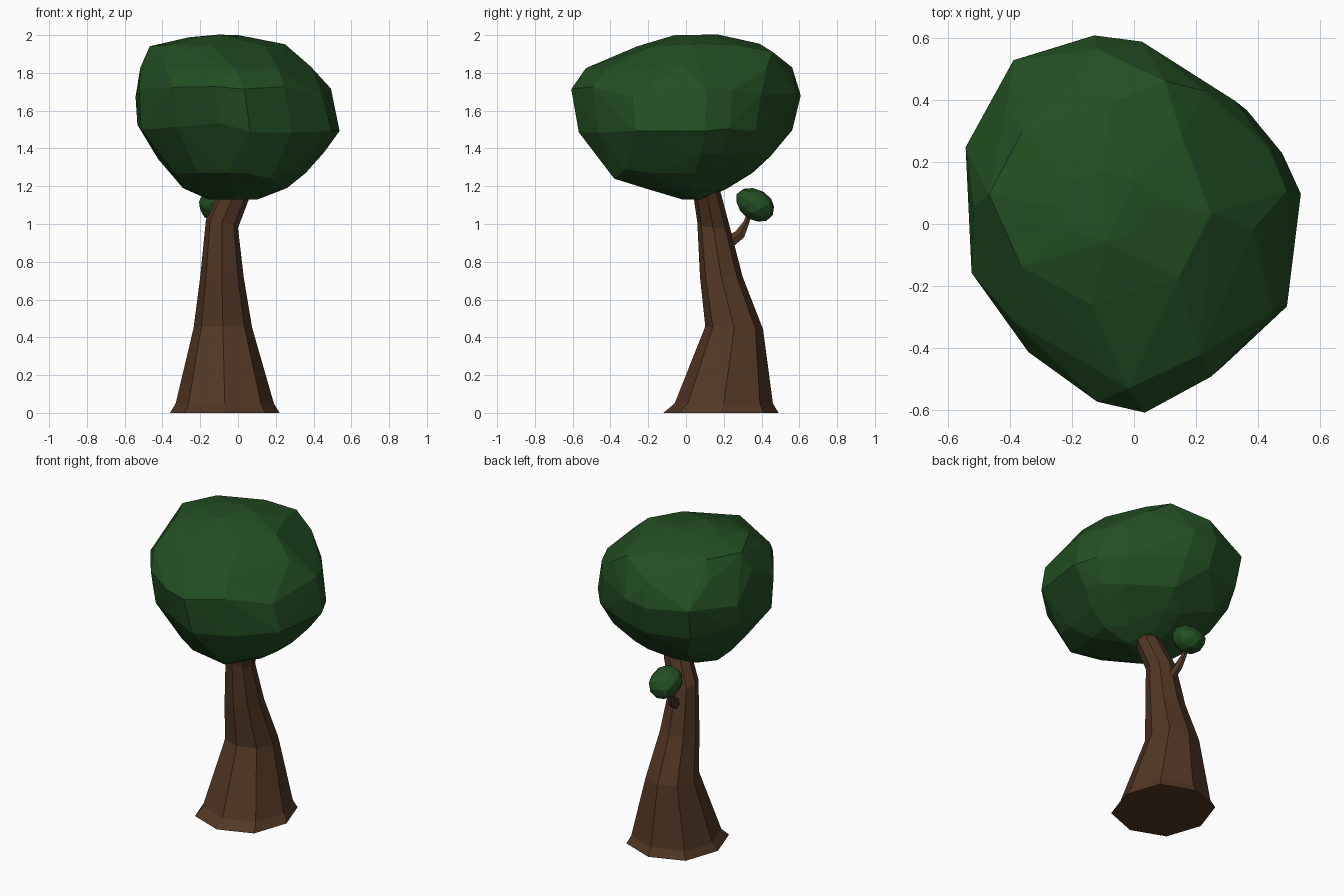
import bpy, bmesh, math, random
from mathutils import Matrix

if "Cube" in bpy.data.objects:
    bpy.data.objects.remove(bpy.data.objects["Cube"])

random.seed(4)


def material(name, color):
    m = bpy.data.materials.new(name)
    m.diffuse_color = (*color, 1)
    m.use_nodes = True
    m.node_tree.nodes["Principled BSDF"].inputs["Base Color"].default_value = m.diffuse_color
    return m


BARK = material("bark", (0.085, 0.038, 0.017))
LEAF = material("leaf", (0.016, 0.078, 0.016))


def finish(bm, name, mat):
    bmesh.ops.recalc_face_normals(bm, faces=bm.faces[:])
    me = bpy.data.meshes.new(name)
    bm.to_mesh(me)
    bm.free()
    me.materials.append(mat)
    ob = bpy.data.objects.new(name, me)
    bpy.context.collection.objects.link(ob)
    return ob


def tube(name, rings, sides, mat, square=0.0):
    """Skin capped rings of (x, y, z, rx, ry, tilt about y, tilt about x)."""
    bm = bmesh.new()
    loops = []
    for x, y, z, rx, ry, ty, tx in rings:
        loop = []
        for i in range(sides):
            a = 2 * math.pi * i / sides
            f = 1 + square * math.sin(2 * a) ** 2
            dx, dy = f * rx * math.cos(a), f * ry * math.sin(a)
            loop.append(bm.verts.new((x + dx, y + dy, z + ty * dx + tx * dy)))
        loops.append(loop)
    for lo, hi in zip(loops, loops[1:]):
        for i in range(sides):
            j = (i + 1) % sides
            bm.faces.new((lo[i], lo[j], hi[j], hi[i]))
    bm.faces.new(loops[0][::-1])
    bm.faces.new(loops[-1])
    return finish(bm, name, mat)


# Flared, bending trunk
tube("trunk", [
    (-0.07, 0.185, 0.00, 0.29, 0.305, 0, 0),
    (-0.07, 0.20, 0.05, 0.26, 0.26, 0, 0),
    (-0.08, 0.255, 0.45, 0.155, 0.153, 0, -0.05),
    (-0.085, 0.187, 0.72, 0.115, 0.113, 0, 0),
    (-0.085, 0.145, 1.00, 0.085, 0.085, -0.25, -0.1),
    (-0.012, 0.11, 1.17, 0.077, 0.075, -0.25, -0.1),
    (0.03, 0.08, 1.25, 0.06, 0.06, 0, 0),
], 8, BARK, 0.04)

# Side twig
tube("twig", [
    (-0.09, 0.19, 0.88, 0.03, 0.035, 0, -0.8),
    (-0.10, 0.285, 0.945, 0.024, 0.026, 0, -0.7),
    (-0.115, 0.32, 1.01, 0.018, 0.017, 0, -0.3),
    (-0.12, 0.345, 1.08, 0.014, 0.014, 0, 0),
], 6, BARK)

# Small leaf puff on the twig
bm = bmesh.new()
bmesh.ops.create_icosphere(bm, subdivisions=2, radius=1)
for v in bm.verts:
    v.co *= random.uniform(0.95, 1.07)
bm.transform(Matrix.Translation((-0.112, 0.368, 1.10))
             @ Matrix.Rotation(math.radians(-30), 4, 'X')
             @ Matrix.Diagonal((0.097, 0.11, 0.083, 1)))
finish(bm, "leaf_puff", LEAF)

# Canopy: hull around rings (z, xmin, xmax, ymin, ymax) shaped like the plan outline
OUTLINE = [(0.535, 0.11), (0.475, 0.25), (0.36, 0.40), (0.05, 0.59), (-0.11, 0.61),
           (-0.38, 0.53), (-0.54, 0.25), (-0.52, -0.155), (-0.33, -0.41),
           (-0.10, -0.57), (0.06, -0.605), (0.28, -0.49), (0.49, -0.28)]
LOWER = [
    (1.13, -0.16, 0.12, -0.02, 0.10),
    (1.19, -0.29, 0.26, -0.22, 0.22),
    (1.27, -0.35, 0.36, -0.40, 0.35),
    (1.37, -0.42, 0.455, -0.455, 0.46),
    (1.51, -0.53, 0.54, -0.57, 0.56),
    (1.70, -0.54, 0.495, -0.61, 0.605),
]
UPPER = [
    (1.83, -0.52, 0.385, -0.54, 0.565),
    (1.95, -0.47, 0.25, -0.27, 0.39),
    (1.998, -0.26, 0.05, -0.06, 0.17),
]
# lobes that stand out at the lower front right and the upper back
LOBES = [(0.17, -0.38, 1.24), (0.30, -0.32, 1.29), (0.10, 0.46, 1.91)]
bm = bmesh.new()
for z, x0, x1, y0, y1 in LOWER:
    sx, sy = (x1 - x0) / 1.075, (y1 - y0) / 1.215
    mx, my = (x0 + x1) / 2, (y0 + y1) / 2
    for px, py in OUTLINE:
        dz = random.uniform(-0.03, 0.03) if z > 1.3 else 0
        bm.verts.new((mx + px * sx, my + py * sy, z + dz))
for z, x0, x1, y0, y1 in UPPER:
    for i in range(8):
        a = math.pi * i / 4 + random.uniform(-0.12, 0.12)
        # flatter front left shoulder
        f = 1 - 0.09 * max(0, math.cos(a - math.radians(232))) ** 6
        bm.verts.new(((x0 + x1) / 2 + f * (x1 - x0) / 2 * math.cos(a),
                      (y0 + y1) / 2 + f * (y1 - y0) / 2 * math.sin(a),
                      z + random.uniform(-0.01, 0.005)))
for p in LOBES:
    bm.verts.new(p)
bmesh.ops.convex_hull(bm, input=bm.verts[:])
bmesh.ops.delete(bm, geom=[v for v in bm.verts if not v.link_faces], context='VERTS')
# Merge the tiny facets into broad ones
bmesh.ops.remove_doubles(bm, verts=bm.verts[:], dist=0.08)
bmesh.ops.triangulate(bm, faces=bm.faces[:])
finish(bm, "canopy", LEAF)
